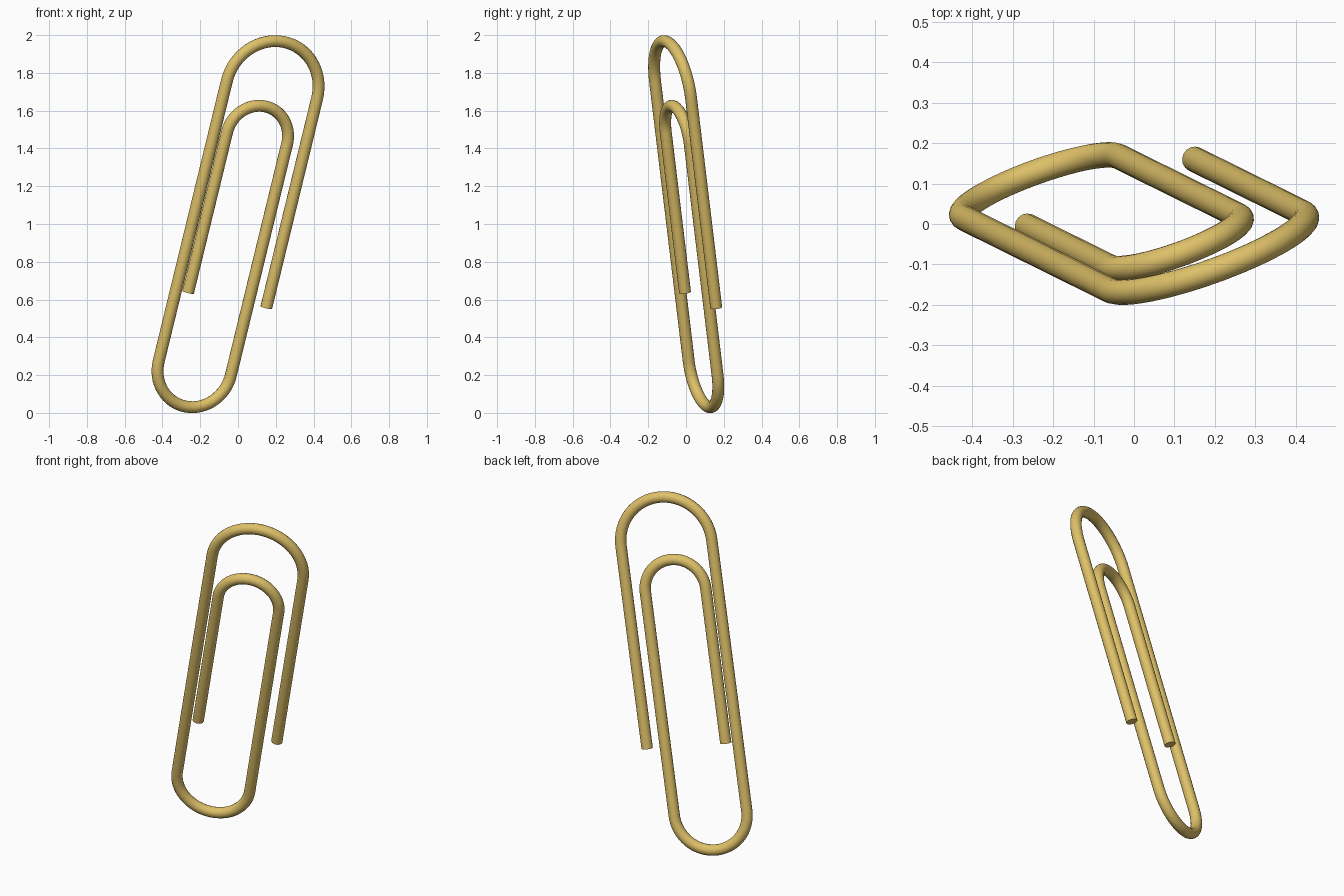
import bpy
from math import sin, cos, pi, radians
from mathutils import Vector

cube = bpy.data.objects.get("Cube")
if cube:
    bpy.data.objects.remove(cube, do_unlink=True)

# Brass material
brass = bpy.data.materials.new("brass")
brass.use_nodes = True
colour = (0.73, 0.53, 0.14, 1)
brass.diffuse_color = colour
brass.node_tree.nodes["Principled BSDF"].inputs["Base Color"].default_value = colour

# Tilted plane of the clip: along its length, across its width, and its normal
along = Vector((0.2345, -0.116, 0.965)).normalized()
across = Vector((0.9136, 0.365, -0.178))
across = (across - along * across.dot(along)).normalized()
normal = along.cross(across)
WIRE = 0.0315
ARC_STEPS = 32


def bend(first, last, height, up):
    """Half circle from one leg to the next, as (across, along) pairs."""
    mid, half = (first + last) / 2, (last - first) / 2
    pairs = []
    for i in range(ARC_STEPS + 1):
        t = pi * i / ARC_STEPS
        pairs.append((mid - half * cos(t), height + up * abs(half) * sin(t)))
    return pairs


# Wire path: free end, large top bend, bottom bend, small top bend, free end
outer_right, outer_left, inner_right, inner_left = 0.096, -0.427, -0.009, -0.357
end_height = 0.554
path = [(outer_right, end_height)]
path += bend(outer_right, outer_left, 1.702, 1)
path += bend(outer_left, inner_right, 0.163, -1)
path += bend(inner_right, inner_left, 1.433, 1)
path.append((inner_left, end_height))

# Round wire swept along the path
curve = bpy.data.curves.new("wire_path", "CURVE")
curve.dimensions = "3D"
curve.bevel_depth = WIRE
curve.bevel_resolution = 6
curve.use_fill_caps = True
spline = curve.splines.new("POLY")
spline.points.add(len(path) - 1)
for point, (a, b) in zip(spline.points, path):
    point.co = (*(across * a + along * b + normal * 0.205), 1)
curve.materials.append(brass)

wire = bpy.data.objects.new("bent_wire", curve)
bpy.context.collection.objects.link(wire)
bpy.ops.object.select_all(action="DESELECT")
wire.select_set(True)
bpy.context.view_layer.objects.active = wire
bpy.ops.object.convert(target="MESH")
bpy.ops.object.shade_smooth_by_angle(angle=radians(40))
